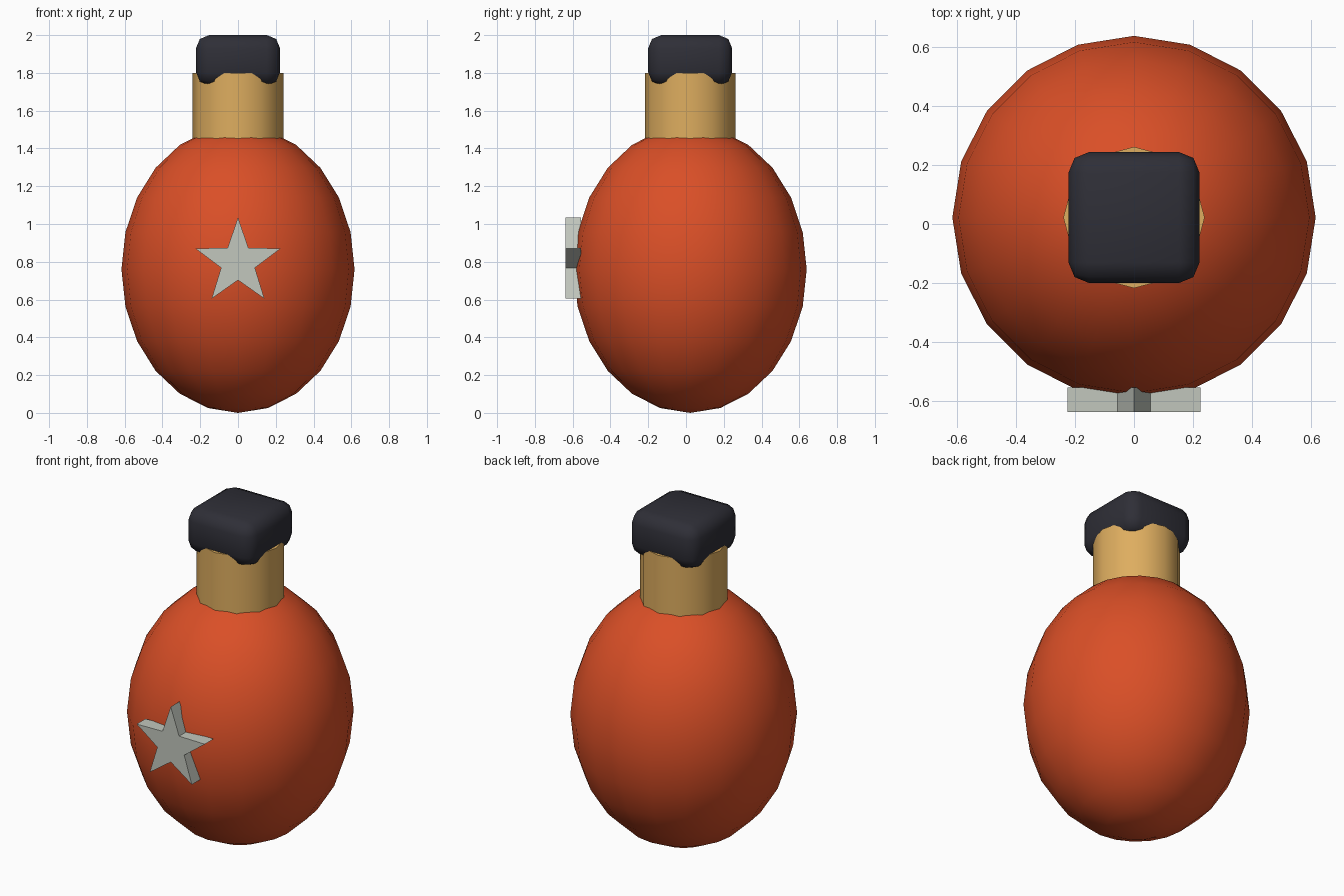
import bpy
import bmesh
from math import sin, cos, pi, radians

cube = bpy.data.objects.get("Cube")
if cube:
    bpy.data.objects.remove(cube, do_unlink=True)

AXIS_Y = 0.022  # centre line of body, neck and cap


def material(name, rgb):
    mat = bpy.data.materials.new(name)
    mat.use_nodes = True
    mat.diffuse_color = (*rgb, 1)
    mat.node_tree.nodes["Principled BSDF"].inputs["Base Color"].default_value = (*rgb, 1)
    return mat


def finish(name, mat, smooth_angle=None):
    """Name the active object, apply its scale, colour it and shade it."""
    obj = bpy.context.object
    obj.name = obj.data.name = name
    bpy.ops.object.transform_apply(location=False, rotation=False, scale=True)
    obj.data.materials.append(mat)
    if smooth_angle:
        bpy.ops.object.shade_smooth_by_angle(angle=radians(smooth_angle))
    return obj


red = material("orange red", (0.70, 0.078, 0.02))
tan = material("cork tan", (0.73, 0.42, 0.115))
black = material("dark slate", (0.028, 0.028, 0.038))
silver = material("pale grey", (0.54, 0.57, 0.51))

# Round body
bpy.ops.mesh.primitive_uv_sphere_add(segments=20, ring_count=12, radius=1, location=(0, AXIS_Y, 0.76))
bpy.context.object.scale = (0.617, 0.617, 0.76)
finish("body", red, 60)

# Neck
bpy.ops.mesh.primitive_cylinder_add(vertices=12, radius=0.24, depth=0.44, location=(0, AXIS_Y, 1.58))
finish("neck", tan, 40)

# Rounded square cap
bpy.ops.mesh.primitive_cube_add(size=1, location=(0, AXIS_Y, 1.867))
bpy.context.object.scale = (0.445, 0.445, 0.266)
cap = finish("cap", black)
bevel = cap.modifiers.new("rounded edges", "BEVEL")
bevel.width = 0.07
bevel.segments = 2
bpy.ops.object.modifier_apply(modifier=bevel.name)
bpy.ops.object.shade_smooth()

# Star emblem on the front
bm = bmesh.new()
points = []
for i in range(10):
    r = 0.094 if i % 2 else 0.238
    a = i * pi / 5
    points.append(bm.verts.new((r * sin(a), -0.638, 0.797 + r * cos(a))))
front = bm.faces.new(points)
back = bmesh.ops.extrude_face_region(bm, geom=[front])["geom"]
bmesh.ops.translate(bm, vec=(0, 0.083, 0), verts=[g for g in back if isinstance(g, bmesh.types.BMVert)])
bmesh.ops.recalc_face_normals(bm, faces=bm.faces)
mesh = bpy.data.meshes.new("star")
bm.to_mesh(mesh)
bm.free()
mesh.materials.append(silver)
star = bpy.data.objects.new("star", mesh)
bpy.context.collection.objects.link(star)
